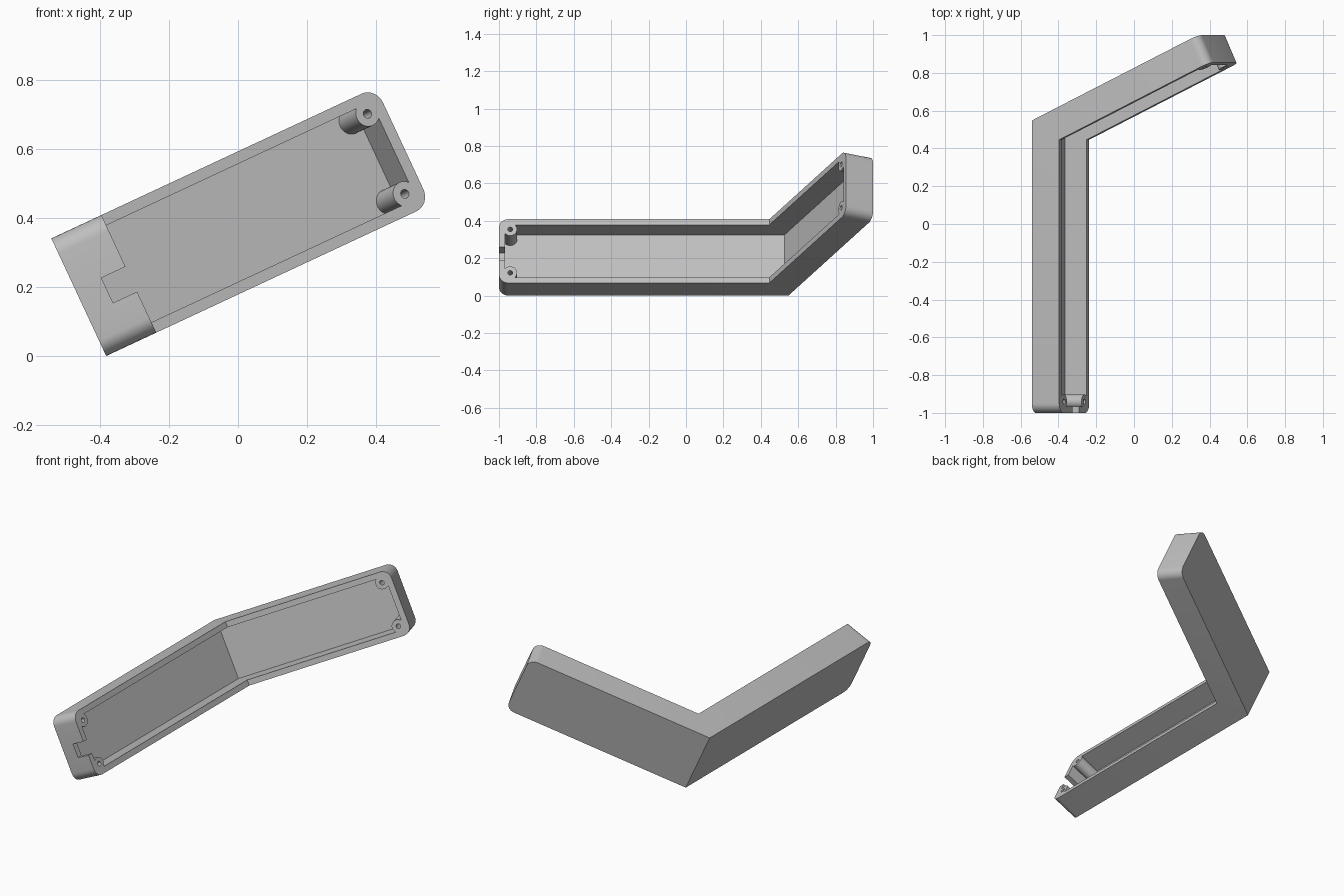
import bpy, bmesh
from math import radians, sin, cos
from mathutils import Vector, Matrix

if "Cube" in bpy.data.objects:
    bpy.data.objects.remove(bpy.data.objects["Cube"])

TILT = radians(25)
S, C = sin(TILT), cos(TILT)
WIDTH, DEPTH, WALL = 0.376, 0.16, 0.033
BEND_Y, ARM = 0.548, 1.07
INSET, BOSS_R, HOLE_R = 0.06, 0.037, 0.013
ARM_DIR, ARM_IN = Vector((C, S, 0)), Vector((S, -C, 0))
BEND = Vector((0, BEND_Y, 0))

grey = bpy.data.materials.new("light grey plastic")
grey.use_nodes = True
grey.diffuse_color = (0.52, 0.52, 0.52, 1)
grey.node_tree.nodes["Principled BSDF"].inputs["Base Color"].default_value = (0.52, 0.52, 0.52, 1)


def make(name, bm):
    bmesh.ops.recalc_face_normals(bm, faces=bm.faces)
    mesh = bpy.data.meshes.new(name)
    bm.to_mesh(mesh)
    bm.free()
    mesh.materials.append(grey)
    ob = bpy.data.objects.new(name, mesh)
    bpy.context.collection.objects.link(ob)
    return ob


def bent_bar(name, near, far, inset, radius):
    """Mitred bar between two depths, with rounded ends."""
    def mitre(k):
        return BEND + ARM_IN * k + ARM_DIR * (k * (1 - S) / C)
    def tip(k):
        return BEND + ARM_IN * k + ARM_DIR * (ARM - inset)
    outline = [Vector((near, inset - 1, 0)), mitre(near), tip(near),
               tip(far), mitre(far), Vector((far, inset - 1, 0))]
    bm = bmesh.new()
    low, high = [[bm.verts.new(p + Vector((0, 0, w))) for p in outline]
                 for w in (inset, WIDTH - inset)]
    bm.faces.new(low)
    bm.faces.new(high)
    n = len(outline)
    for i in range(n):
        j = (i + 1) % n
        bm.faces.new((low[i], low[j], high[j], high[i]))
    ends = [bm.edges.get((ring[a], ring[b])) for ring in (low, high) for a, b in ((0, 5), (2, 3))]
    bmesh.ops.bevel(bm, geom=ends, offset=radius, segments=8, profile=0.5, affect='EDGES')
    return make(name, bm)


def rod(name, start, axis, length, radius):
    bm = bmesh.new()
    turn = Vector((0, 0, 1)).rotation_difference(axis).to_matrix().to_4x4()
    bmesh.ops.create_cone(bm, cap_ends=True, segments=32, radius1=radius, radius2=radius, depth=length,
                          matrix=Matrix.Translation(start + axis * length / 2) @ turn)
    return make(name, bm)


def cut(target, cutter):
    mod = target.modifiers.new("cut", 'BOOLEAN')
    mod.operation, mod.solver, mod.object = 'DIFFERENCE', 'EXACT', cutter
    bpy.context.view_layer.objects.active = target
    bpy.ops.object.modifier_apply(modifier=mod.name)
    bpy.data.objects.remove(cutter)


tray = bent_bar("bent_tray", 0, DEPTH, 0, 0.05)
cavity = bent_bar("cavity_cutter", WALL, 0.22, WALL, 0.017)

# Screw posts stay solid where they are taken out of the cavity
posts = []
for w in (INSET, WIDTH - INSET):
    up = Vector((0, 0, w))
    posts.append((Vector((0, INSET - 1, 0)) + up, Vector((1, 0, 0))))
    posts.append((BEND + ARM_DIR * (ARM - INSET) + up, ARM_IN))
for base, axis in posts:
    cut(cavity, rod("post", base, axis, 0.3, BOSS_R))
cut(tray, cavity)

# Screw holes
for base, axis in posts:
    cut(tray, rod("hole_cutter", base + axis * 0.06, axis, 0.2, HOLE_R))

# Cable notch in the lower end wall
bm = bmesh.new()
bmesh.ops.create_cube(bm, size=1, matrix=Matrix.Translation((0.183, -1, 0.171))
                      @ Matrix.Diagonal((0.2, 0.08, 0.08, 1)))
cut(tray, make("notch_cutter", bm))

# Tilt into place and shade
tray.rotation_euler = (0, -TILT, 0)
tray.location = (-0.382, 0, 0)
bpy.ops.object.select_all(action='DESELECT')
tray.select_set(True)
bpy.context.view_layer.objects.active = tray
bpy.ops.object.shade_smooth_by_angle(angle=radians(30))
